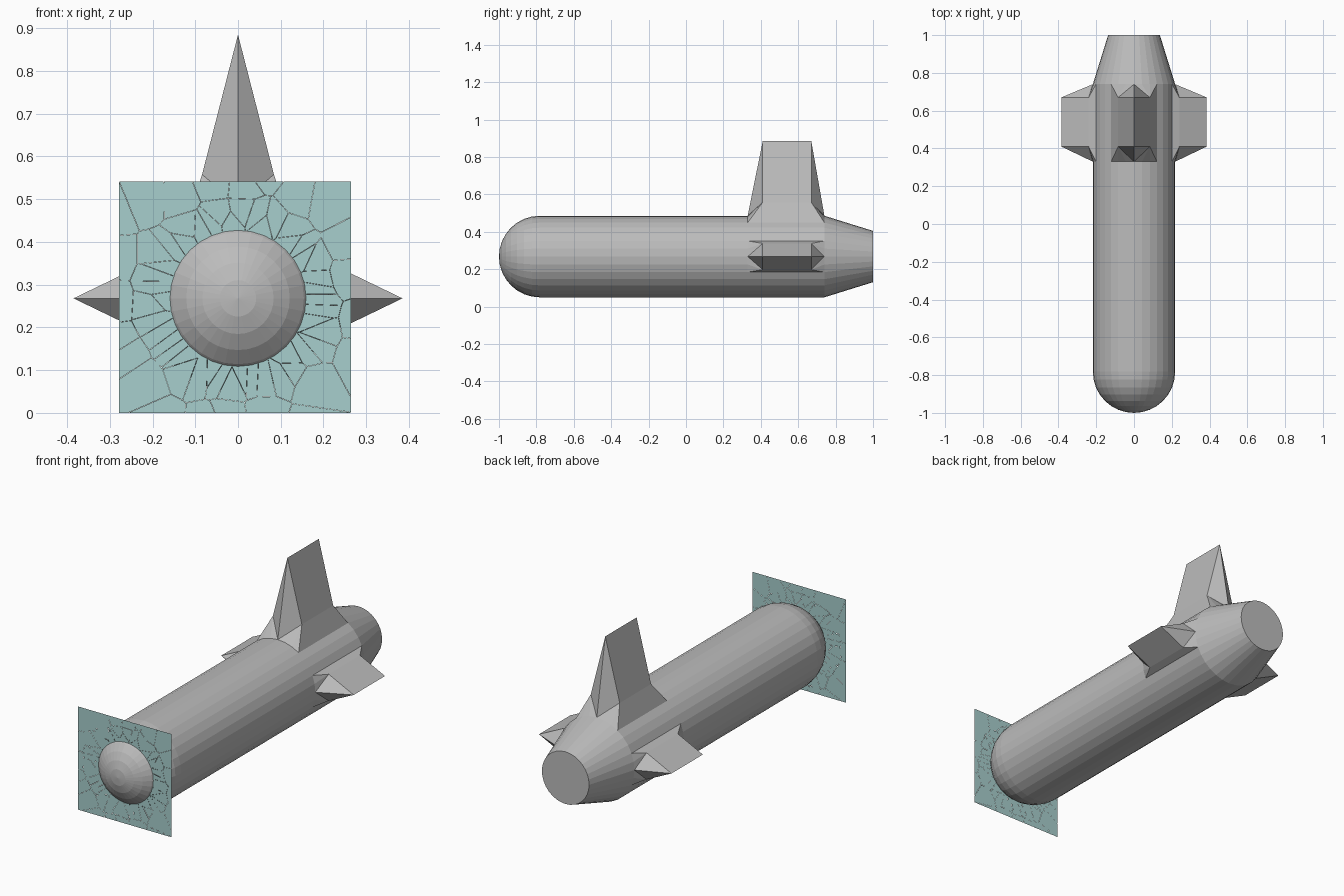
import bpy, bmesh, math, random
from mathutils import Vector

if "Cube" in bpy.data.objects:
    bpy.data.objects.remove(bpy.data.objects["Cube"])

random.seed(4)
ZC, R, SEG = 0.268, 0.218, 32
STEP = 2 * math.pi / SEG


def material(name, rgb):
    m = bpy.data.materials.new(name)
    m.diffuse_color = (*rgb, 1)
    m.use_nodes = True
    m.node_tree.nodes["Principled BSDF"].inputs["Base Color"].default_value = m.diffuse_color
    return m


grey = material("grey_metal", (0.5, 0.5, 0.5))
teal = material("teal_glass", (0.39, 0.62, 0.61))


def finish(name, bm, mat, fix_normals=True):
    if fix_normals:
        bmesh.ops.recalc_face_normals(bm, faces=bm.faces[:])
    me = bpy.data.meshes.new(name)
    bm.to_mesh(me)
    bm.free()
    me.materials.append(mat)
    ob = bpy.data.objects.new(name, me)
    bpy.context.collection.objects.link(ob)
    return ob


# Body: round nose, straight tube and tapered flat tail, turned around y
profile = [(-0.782 - R * math.cos(i * math.pi / 16), R * math.sin(i * math.pi / 16))
           for i in range(1, 9)]
profile += [(0.33, R), (0.74, R), (1.0, 0.137)]
bm = bmesh.new()
rings = [[bm.verts.new((r * math.sin(k * STEP), y, ZC + r * math.cos(k * STEP)))
          for k in range(SEG)] for y, r in profile]
nose = bm.verts.new((0, -1, ZC))
for k in range(SEG):
    j = (k + 1) % SEG
    bm.faces.new((nose, rings[0][k], rings[0][j]))
    for a, b in zip(rings, rings[1:]):
        bm.faces.new((a[k], b[k], b[j], a[j]))
bm.faces.new(rings[-1])
finish("body", bm, grey)


# Fins: pulled out of the tube to a knife edge, with a flared root
def fin(name, angle, half_segs, tip, mid_r, mid_w):
    up = Vector((math.sin(angle), 0, math.cos(angle)))
    side = Vector((math.cos(angle), 0, -math.sin(angle)))
    bm = bmesh.new()

    def vert(w, y, r):
        p = up * r + side * w
        return bm.verts.new((p.x, y, ZC + p.z))

    n = half_segs
    ends = []
    for y_root, y_tip in ((0.33, 0.41), (0.74, 0.67)):
        arc = [vert(R * math.sin(i * STEP), y_root, R * math.cos(i * STEP))
               for i in range(-n, n + 1)]
        top = vert(0, y_tip, tip)
        mids = [vert(s * mid_w, y_tip, mid_r) for s in (-1, 1)]
        for i in range(2 * n):
            bm.faces.new((arc[i], arc[i + 1], mids[0 if i < n else 1]))
        for m in mids:
            bm.faces.new((arc[n], top, m))
        ends.append((arc, top, mids))
    (a0, t0, m0), (a1, t1, m1) = ends
    for s, e in ((0, 0), (1, -1)):
        bm.faces.new((t0, t1, m1[s], m0[s]))
        bm.faces.new((m0[s], m1[s], a1[e], a0[e]))
    for i in range(2 * n):
        bm.faces.new((a0[i], a1[i], a1[i + 1], a0[i + 1]))
    finish(name, bm, grey)


fin("top_fin", 0, 3, 0.617, 0.29, 0.084)
fin("right_fin", math.pi / 2, 2, 0.385, 0.24, 0.07)
fin("left_fin", -math.pi / 2, 2, 0.385, 0.24, 0.07)


# Shattered pane: cells cut by bisectors, with hairline gaps as cracks
def clip(poly, p, nrm):
    out = []
    for a, b in zip(poly, poly[1:] + poly[:1]):
        da, db = (a - p).dot(nrm), (b - p).dot(nrm)
        if da <= 0:
            out.append(a)
        if da * db < 0:
            out.append(a.lerp(b, da / (da - db)))
    return out


seeds = [Vector((0, ZC))]
for count, r_min, r_max in ((46, 0.175, 0.205), (24, 0.26, 0.36)):
    for i in range(count):
        t = (i + random.uniform(-0.3, 0.3)) * 2 * math.pi / count
        r = random.uniform(r_min, r_max)
        seeds.append(Vector((r * math.cos(t), ZC + r * math.sin(t))))
bm = bmesh.new()
for s in seeds:
    cell = [Vector(c) for c in ((-0.278, 0), (0.264, 0), (0.264, 0.542), (-0.278, 0.542))]
    for o in seeds:
        if o is not s and cell:
            d = (o - s).normalized()
            cell = clip(cell, (s + o) / 2 - d * 0.0003, d)
    if len(cell) > 2:
        bm.faces.new([bm.verts.new((c.x, -0.93, c.y)) for c in cell])
finish("shattered_pane", bm, teal, False)
